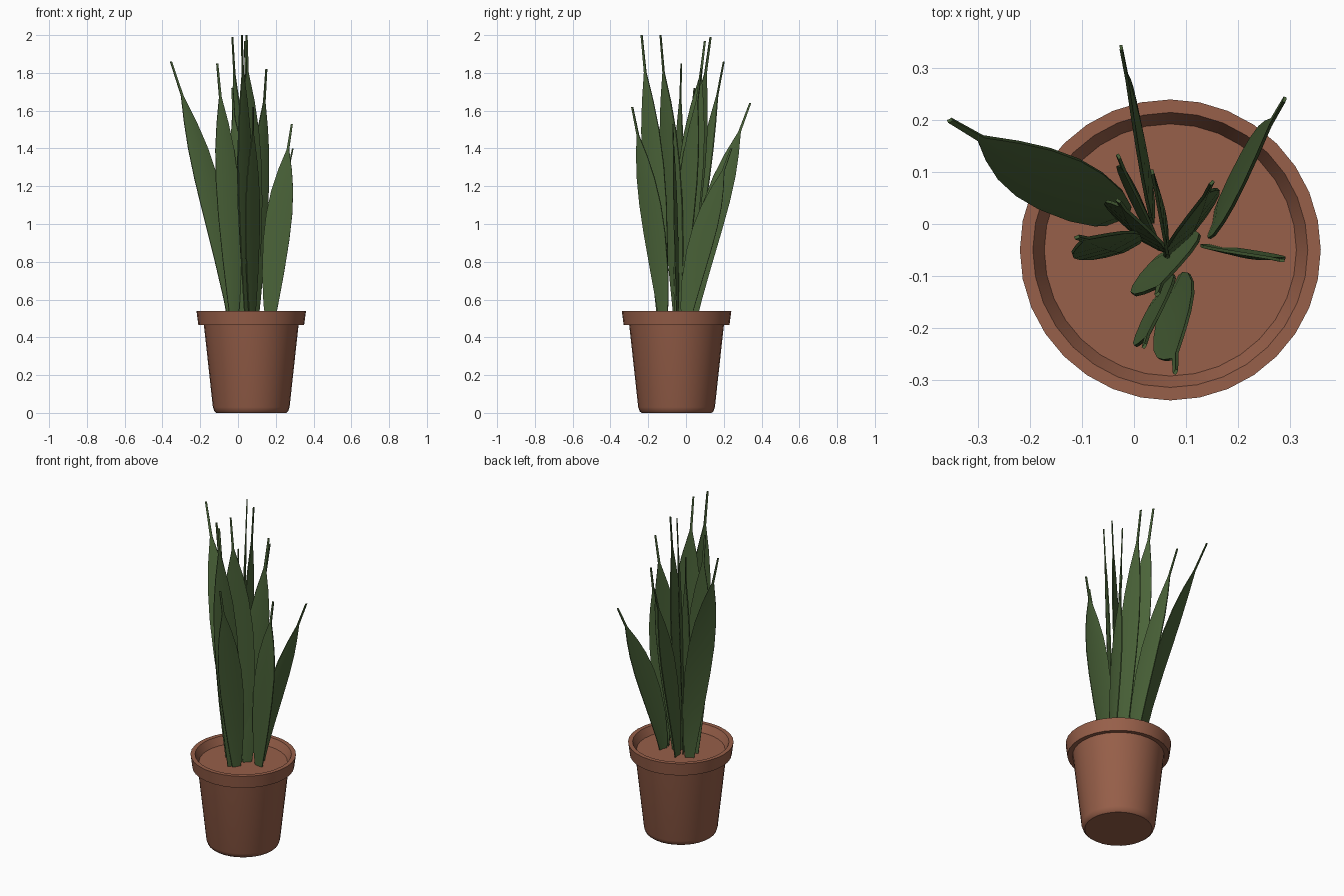
import bpy, bmesh, math
from mathutils import Vector

if "Cube" in bpy.data.objects:
    bpy.data.objects.remove(bpy.data.objects["Cube"])


def material(name, rgb):
    m = bpy.data.materials.new(name)
    m.diffuse_color = (*rgb, 1)
    m.use_nodes = True
    m.node_tree.nodes["Principled BSDF"].inputs["Base Color"].default_value = m.diffuse_color
    return m


terracotta = material("terracotta", (0.31, 0.115, 0.067))
green = material("leaf_green", (0.07, 0.127, 0.041))


def make_object(name, bm, mat, angle=35):
    me = bpy.data.meshes.new(name)
    bmesh.ops.recalc_face_normals(bm, faces=bm.faces)
    bm.to_mesh(me)
    bm.free()
    me.materials.append(mat)
    ob = bpy.data.objects.new(name, me)
    bpy.context.collection.objects.link(ob)
    bpy.ops.object.select_all(action='DESELECT')
    ob.select_set(True)
    bpy.context.view_layer.objects.active = ob
    bpy.ops.object.shade_smooth_by_angle(angle=math.radians(angle))
    return ob


# Pot with rim and filled top, turned from a profile (radius, height)
CX, CY, SIDES = 0.07, -0.05, 32
profile = [(0.185, 0), (0.195, 0.008), (0.203, 0.03), (0.25, 0.46), (0.252, 0.468),
           (0.28, 0.465), (0.29, 0.54), (0.265, 0.54), (0.243, 0.495)]
bm = bmesh.new()
rings = [[bm.verts.new((CX + r * math.cos(2 * math.pi * i / SIDES),
                        CY + r * math.sin(2 * math.pi * i / SIDES), z))
          for i in range(SIDES)] for r, z in profile]
for a, b in zip(rings, rings[1:]):
    for i in range(SIDES):
        j = (i + 1) % SIDES
        bm.faces.new((a[i], a[j], b[j], b[i]))
bm.faces.new(rings[0])
bm.faces.new(rings[-1])
make_object("pot", bm, terracotta)

# Blade outline: (fraction of height, width); ends in a thin spike
OUTLINE = [(0, 0.045), (0.1, 0.08), (0.25, 0.118), (0.42, 0.142), (0.55, 0.142),
           (0.67, 0.118), (0.77, 0.075), (0.87, 0.014), (1, 0.01)]
BASE_Z, THICK = 0.47, 0.006


def leaf(index, base, tip, angle, scale=1.0):
    """Upright blade bending outward, its width lying along the given angle."""
    a = math.radians(angle)
    across = Vector((math.cos(a), math.sin(a), 0))
    normal = Vector((-math.sin(a), math.cos(a), 0))
    start = Vector((*base, BASE_Z))
    lean = Vector((tip[0] - base[0], tip[1] - base[1], 0))
    bm = bmesh.new()
    rows = []
    for t, w in OUTLINE:
        w *= scale if t < 0.85 else 1
        mid = start + lean * t ** 1.45 + Vector((0, 0, (tip[2] - BASE_Z) * t))
        left, right = mid - across * w / 2, mid + across * w / 2
        fold = normal * w * 0.06
        off = normal * THICK / 2
        rows.append([bm.verts.new(p) for p in
                     (left - off, mid - fold - off, right - off,
                      right + off, mid - fold + off, left + off)])
    for p, q in zip(rows, rows[1:]):
        for i in range(6):
            j = (i + 1) % 6
            bm.faces.new((p[i], p[j], q[j], q[i]))
    for r in (rows[0], rows[-1]):
        bm.faces.new((r[0], r[1], r[4], r[5]))
        bm.faces.new((r[1], r[2], r[3], r[4]))
    make_object(f"leaf_{index}", bm, green, 40)


# Leaves: base xy, tip xyz, width angle, width scale
LEAVES = [
    ((-0.03, 0.01), (-0.355, 0.20, 1.86), 28, 1.0),
    ((0.035, 0.03), (-0.025, 0.34, 1.64), 95, 1.0),
    ((0.15, 0.00), (0.29, 0.24, 1.40), 75, 0.95),
    ((0.075, -0.12), (0.08, -0.285, 1.62), 57, 0.95),
    ((0.17, -0.045), (0.285, -0.07, 1.53), -7, 0.98),
    ((0.05, -0.13), (0.02, -0.235, 2.0), 57, 0.95),
    ((0.07, -0.045), (0.045, -0.135, 2.0), 38, 1.15),
    ((-0.02, -0.05), (-0.11, -0.025, 1.85), 22, 0.9),
    ((0.03, -0.02), (-0.03, 0.13, 1.99), 120, 0.95),
    ((0.06, -0.03), (0.035, 0.10, 1.97), 100, 0.95),
    ((0.09, -0.04), (0.15, 0.08, 1.82), 45, 0.95),
    ((0.02, -0.03), (-0.03, 0.045, 1.72), -35, 0.95),
]
for n, spec in enumerate(LEAVES, 1):
    leaf(n, *spec)
